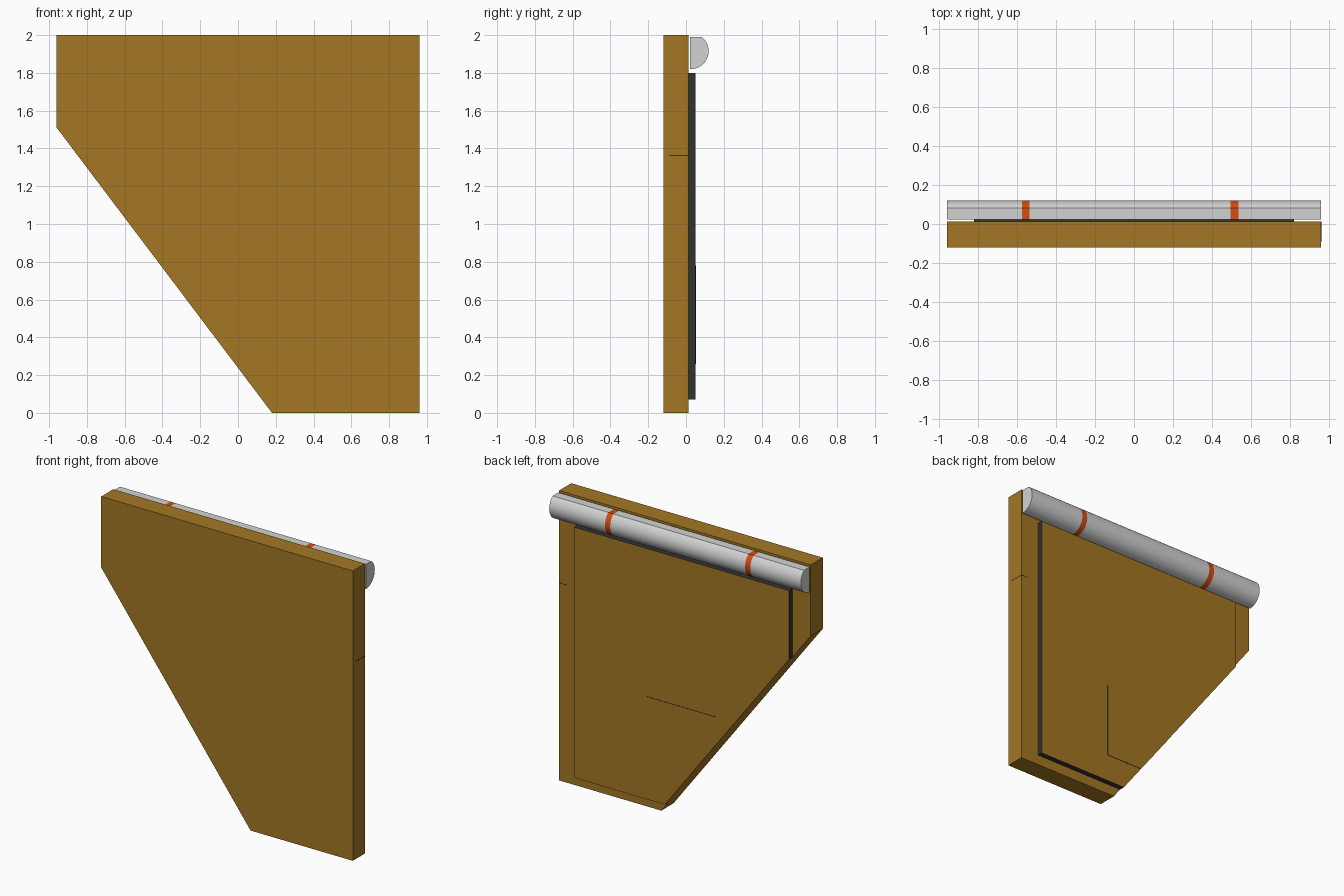
import bpy, bmesh, math

if "Cube" in bpy.data.objects:
    bpy.data.objects.remove(bpy.data.objects["Cube"])


def material(name, rgb):
    m = bpy.data.materials.new(name)
    m.diffuse_color = (*rgb, 1)
    m.use_nodes = True
    m.node_tree.nodes["Principled BSDF"].inputs["Base Color"].default_value = m.diffuse_color
    return m


BROWN = material("ochre_brown", (0.37, 0.185, 0.017))
DARK = material("charcoal", (0.032, 0.032, 0.034))
GREY = material("light_grey", (0.65, 0.65, 0.65))
ORANGE = material("orange", (0.65, 0.075, 0.006))

SLOPE = 1.14 / 1.51


def cut_x(z):            # x of the slanted edge at height z
    return 0.18 - SLOPE * z


def cut_z(x):            # height of the slanted edge at x
    return (0.18 - x) / SLOPE


def finish(bm, name, mats):
    bmesh.ops.recalc_face_normals(bm, faces=bm.faces)
    me = bpy.data.meshes.new(name)
    bm.to_mesh(me)
    bm.free()
    for m in mats:
        me.materials.append(m)
    ob = bpy.data.objects.new(name, me)
    bpy.context.collection.objects.link(ob)
    return ob


def slab(name, outline, y0, y1, mats, rim=False):
    """Extrude an x-z outline along y; rim darkens the upright and level edges."""
    bm = bmesh.new()
    face = bm.faces.new([bm.verts.new((x, y0, z)) for x, z in outline])
    ext = bmesh.ops.extrude_face_region(bm, geom=[face])
    for v in ext["geom"]:
        if isinstance(v, bmesh.types.BMVert):
            v.co.y = y1
    bmesh.ops.recalc_face_normals(bm, faces=bm.faces)
    if rim:
        for f in bm.faces:
            f.normal_update()
            if max(abs(f.normal.x), abs(f.normal.z)) > 0.99:
                f.material_index = 1
    return finish(bm, name, mats)


# main panel with one slanted corner
slab("panel", [(-0.96, 1.51), (-0.96, 2), (0.96, 2), (0.96, 0), (0.18, 0)],
     -0.12, 0.012, [BROWN])

# raised plate on the back with a dark rim
slab("back_plate", [(-0.82, cut_z(-0.82)), (-0.82, 1.8), (0.82, 1.8), (0.82, 0.07), (cut_x(0.07), 0.07)],
     0.012, 0.05, [BROWN, DARK], rim=True)

# thin pocket on the plate, trimmed by the slanted edge
slab("pocket", [(-0.265, cut_z(-0.265)), (-0.265, 0.78), (0.265, 0.78), (0.265, 0.26), (cut_x(0.26), 0.26)],
     0.05, 0.053, [BROWN, DARK], rim=True)

# thin seam on the right edge of the panel
slab("seam", [(0.9, 1.361), (0.9, 1.366), (0.961, 1.366), (0.961, 1.361)], -0.09, 0.0125, [DARK])

# roll along the top: half-round profile with a flat top, banded by two straps
CY, CZ, R = 0.025, 1.915, 0.095
start = -math.pi / 2
end = math.asin((1.99 - CZ) / R)
profile = [(0.022, 1.99), (0.022, CZ - R)]
for i in range(21):
    a = start + (end - start) * i / 20
    profile.append((CY + R * math.cos(a), CZ + R * math.sin(a)))
stations = [-0.96, -0.575, -0.535, 0.495, 0.535, 0.96]
bm = bmesh.new()
rings = [[bm.verts.new((x, y, z)) for y, z in profile] for x in stations]
n = len(profile)
for s in range(len(stations) - 1):
    for i in range(n):
        j = (i + 1) % n
        f = bm.faces.new((rings[s][i], rings[s][j], rings[s + 1][j], rings[s + 1][i]))
        f.material_index = s % 2
bm.faces.new(rings[0])
bm.faces.new(rings[-1])
roll = finish(bm, "roll", [GREY, ORANGE])
bpy.context.view_layer.objects.active = roll
roll.select_set(True)
bpy.ops.object.shade_smooth_by_angle(angle=math.radians(30))
